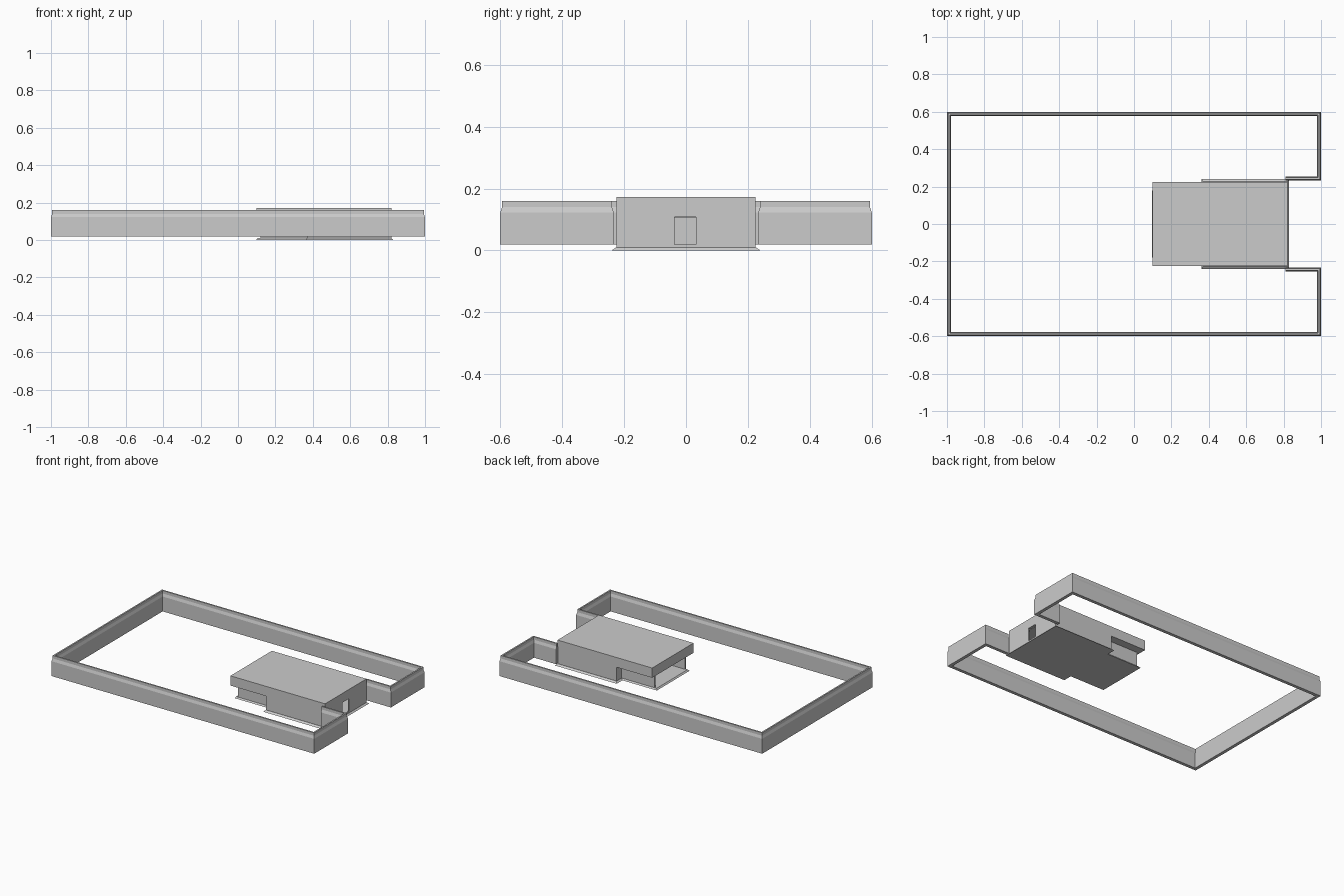
import bpy
from mathutils import Vector

if "Cube" in bpy.data.objects:
    bpy.data.objects.remove(bpy.data.objects["Cube"])


def make_object(name, verts, faces):
    mesh = bpy.data.meshes.new(name)
    mesh.from_pydata(verts, [], faces)
    mesh.update()
    obj = bpy.data.objects.new(name, mesh)
    bpy.context.collection.objects.link(obj)
    return obj


def sweep(name, path, profile, closed=False):
    """Sweep an (offset, z) profile along a plan path with mitred corners."""
    pts = [Vector(p) for p in path]
    n, k = len(pts), len(profile)
    verts = []
    for i, p in enumerate(pts):
        before = pts[i - 1] if (i > 0 or closed) else None
        after = pts[(i + 1) % n] if (i < n - 1 or closed) else None
        d1 = (p - before).normalized() if before is not None else (after - p).normalized()
        d2 = (after - p).normalized() if after is not None else d1
        n1, n2 = Vector((-d1.y, d1.x)), Vector((-d2.y, d2.x))
        miter = (n1 + n2) / (1 + n1.dot(n2))
        for o, z in profile:
            q = p + miter * o
            verts.append((q.x, q.y, z))
    faces = []
    for i in range(n if closed else n - 1):
        a, b = i * k, ((i + 1) % n) * k
        for j in range(k):
            m = (j + 1) % k
            faces.append((a + j, a + m, b + m, b + j))
    if not closed:
        faces.append(tuple(reversed(range(k))))
        faces.append(tuple(range((n - 1) * k, n * k)))
    return make_object(name, verts, faces)


def loft(name, low, high, z0, z1):
    """Solid between two plan outlines with the same number of points."""
    n = len(low)
    verts = [(x, y, z0) for x, y in low] + [(x, y, z1) for x, y in high]
    faces = [tuple(reversed(range(n))), tuple(range(n, 2 * n))]
    faces += [(i, (i + 1) % n, n + (i + 1) % n, n + i) for i in range(n)]
    return make_object(name, verts, faces)


def box(name, x0, x1, y0, y1, z0, z1):
    r = [(x0, y0), (x1, y0), (x1, y1), (x0, y1)]
    return loft(name, r, r, z0, z1)


def mirrored(half):
    """Complete a +y half path with its -y reflection."""
    return half + [(x, -y) for x, y in reversed(half)]


# perimeter wall with a narrower coping and an entrance gap
wall_path = mirrored([(.81, .244), (.989, .244), (.989, .589), (-.989, .589)])
wall_profile = [(-.011, .02), (.011, .02), (.011, .122), (.005, .14),
                (.005, .16), (-.005, .16), (-.005, .14), (-.011, .122)]
sweep("perimeter_wall", wall_path, wall_profile)

# stepped plinth with sloped edges
base = [(.83, -.24), (.83, .24), (.36, .24), (.36, .178), (.097, .178),
        (.097, -.178), (.36, -.178), (.36, -.24)]
top = [(.82, -.226), (.82, .226), (.37, .226), (.37, .17), (.105, .17),
       (.105, -.17), (.37, -.17), (.37, -.226)]
loft("plinth", base, top, 0, .01)

# house walls, open at the terrace end
t = .004
house_path = mirrored([(.12, .166), (.374, .166), (.374, .221), (.816, .221)])
walls = sweep("house_walls", house_path,
              [(-t, .01), (t, .01), (t, .105), (-t, .105)])

# roof block, overhanging the recessed terrace end
roof = box("roof", .10, .82, -.225, .225, .105, .172)

# doorway
cutter = box("doorway_cutter", .805, .83, -.037, .033, .02, .108)
cutter.hide_render = True
cutter.hide_viewport = False
cutter.display_type = 'WIRE'
for obj in (walls, roof):
    mod = obj.modifiers.new("doorway", 'BOOLEAN')
    mod.object = cutter
    mod.operation = 'DIFFERENCE'
    mod.solver = 'EXACT'
